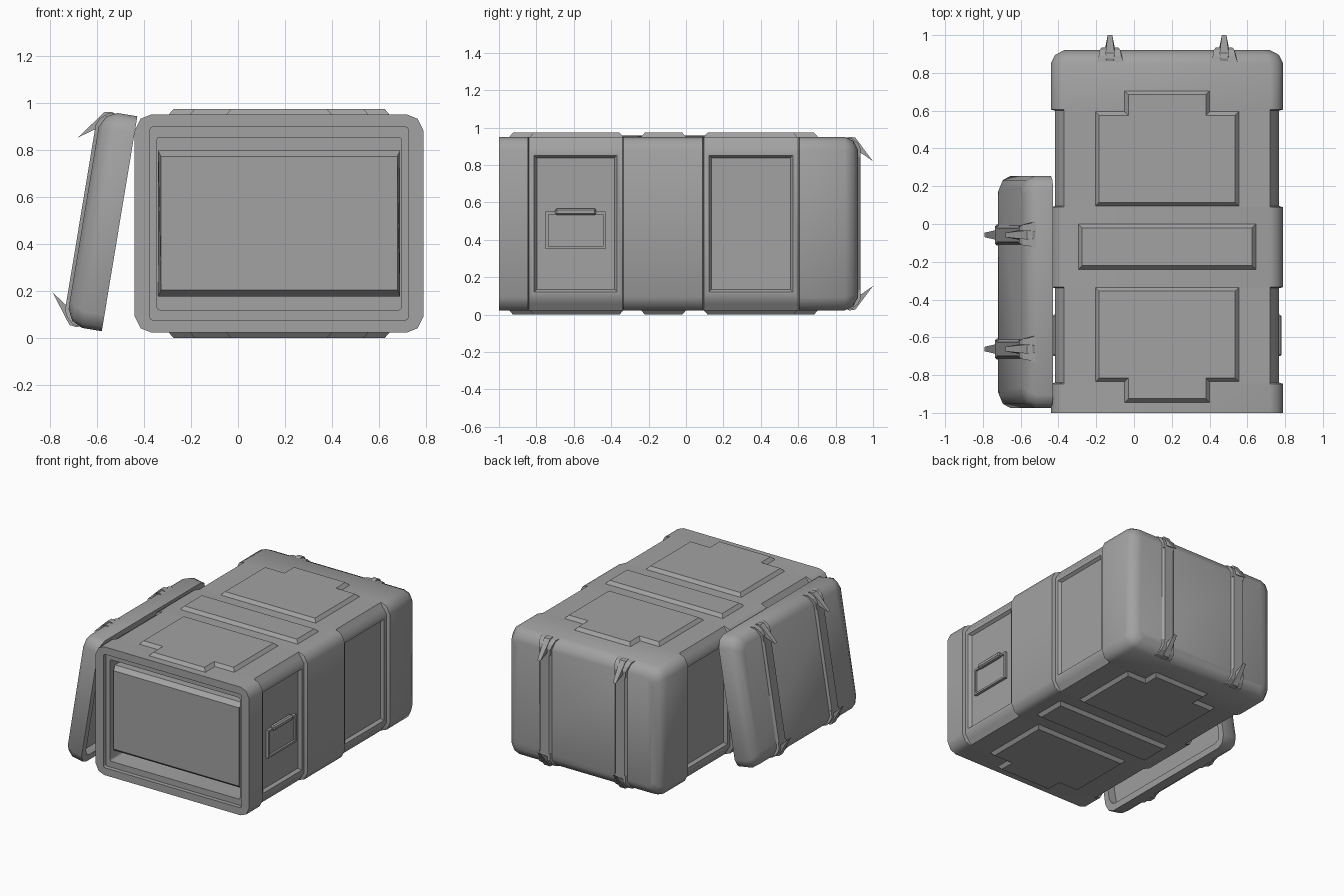
import bpy, bmesh
from math import radians, pi
from mathutils import Matrix, Vector

old = bpy.data.objects.get("Cube")
if old:
    bpy.data.objects.remove(old, do_unlink=True)

grey = bpy.data.materials.new("case_grey")
grey.use_nodes = True
COLOUR = (0.36, 0.36, 0.36, 1)
grey.diffuse_color = COLOUR
grey.node_tree.nodes["Principled BSDF"].inputs["Base Color"].default_value = COLOUR

# Local frame of case and lid: x across, y outward depth, z up
HX, HZ, R = 0.615, 0.4635, 0.07
BODY = Matrix.Translation((0.175, 0, 0.4865))
LID = (Matrix.Translation((-0.504, -0.36, 0.4855))
       @ Matrix.Rotation(radians(9.4), 4, 'Y') @ Matrix.Rotation(pi / 2, 4, 'Z'))


def finish(name, bm, matrix, closed=True, smooth=False):
    if closed:
        bmesh.ops.recalc_face_normals(bm, faces=bm.faces)
    bm.transform(matrix)
    if matrix.determinant() < 0:
        bmesh.ops.reverse_faces(bm, faces=bm.faces)
    mesh = bpy.data.meshes.new(name)
    bm.to_mesh(mesh)
    bm.free()
    mesh.materials.append(grey)
    obj = bpy.data.objects.new(name, mesh)
    bpy.context.collection.objects.link(obj)
    if smooth:
        bpy.ops.object.select_all(action='DESELECT')
        obj.select_set(True)
        bpy.context.view_layer.objects.active = obj
        bpy.ops.object.shade_smooth_by_angle(angle=radians(43))
    return obj


def outline(hx, hz, s=1.0, recessed=False):
    """Rounded rectangle; the recessed kind has narrow, chamfered sides."""
    if recessed:
        corner = [(hx - R, hz), (hx - 0.046, hz - 0.035), (hx - 0.022, hz - R)]
    else:
        corner = [(hx - R * s, hz), (hx - 0.025 * s, hz - 0.018 * s), (hx, hz - R * s)]
    pts = []
    for sx, sz in ((1, 1), (1, -1), (-1, -1), (-1, 1)):
        quad = [(sx * x, sz * z) for x, z in corner]
        pts += quad if sx * sz > 0 else quad[::-1]
    return pts


def loft(sections):
    bm = bmesh.new()
    rings = [[bm.verts.new((x, y, z)) for x, z in pts] for y, pts in sections]
    for a, b in zip(rings, rings[1:]):
        for i in range(len(a)):
            j = (i + 1) % len(a)
            bm.faces.new((a[i], a[j], b[j], b[i]))
    bm.faces.new(rings[0])
    bm.faces.new(rings[-1])
    bmesh.ops.recalc_face_normals(bm, faces=bm.faces)
    return bm


def rounded_end(y):
    return [(y - 0.07, outline(HX, HZ)),
            (y - 0.025, outline(HX - 0.022, HZ - 0.022, 0.9)),
            (y, outline(HX - R, HZ - R, 0.6))]


def plate(name, pts, height, slope, matrix):
    """Raised pad with sloping edges."""
    bm = bmesh.new()
    face = bm.faces.new([bm.verts.new((x, y, 0)) for x, y in pts])
    face.normal_update()
    bmesh.ops.inset_region(bm, faces=[face], thickness=slope, depth=height,
                           use_boundary=True, use_even_offset=True)
    finish(name, bm, matrix, closed=False)


def prism(name, pts, matrix):
    """Side profile of (depth, height, half width) points, spread across x."""
    bm = bmesh.new()
    a = [bm.verts.new((-h, y, z)) for y, z, h in pts]
    b = [bm.verts.new((h, y, z)) for y, z, h in pts]
    bm.faces.new(a)
    bm.faces.new(b[::-1])
    for i in range(len(pts)):
        j = (i + 1) % len(pts)
        bm.faces.new((a[j], a[i], b[i], b[j]))
    finish(name, bm, matrix)


def box(name, centre, size, matrix, bevel=0):
    bm = bmesh.new()
    bmesh.ops.create_cube(bm, size=1)
    bm.transform(Matrix.Translation(centre) @ Matrix.Diagonal((*size, 1)))
    if bevel:
        bmesh.ops.bevel(bm, geom=bm.edges[:], offset=bevel, segments=1, affect='EDGES')
    finish(name, bm, matrix)


def rect(x0, x1, y0, y1):
    return [(x0, y0), (x1, y0), (x1, y1), (x0, y1)]


# Case body: front cavity, stepped rim, outer shell with two recessed bands, rounded back
mouth, lip = outline(0.52, 0.367, 0.15), outline(0.55, 0.41, 0.15)
full, narrow = outline(HX, HZ), outline(HX, HZ, recessed=True)
sections = [(-0.7, mouth), (-0.97, mouth), (-0.97, lip), (-1, lip), (-1, full)]
for start, end in ((-0.84, -0.34), (0.095, 0.6)):
    sections += [(start - 0.006, full), (start, narrow), (end, narrow), (end + 0.006, full)]
bm = loft(sections + rounded_end(0.92))
# Sunken panels in the side bands
panels = [f for f in bm.faces
          if abs(abs(f.calc_center_median().x) - (HX - 0.022)) < 0.002 and f.calc_area() > 0.1]
bmesh.ops.inset_individual(bm, faces=panels, thickness=0.04, depth=0)
bmesh.ops.inset_individual(bm, faces=panels, thickness=0.02, depth=-0.02)
finish("case_body", bm, BODY, smooth=True)

# Equipment block inside the mouth
w = 0.515
prism("inner_block", [(-0.69, 0.31, w), (-0.92, 0.31, w), (-0.955, 0.285, w - 0.012),
                      (-0.955, -0.282, w - 0.012), (-0.92, -0.31, w), (-0.69, -0.31, w)], BODY)

# Loose lid leaning on the side, hollow on its inner face
inner = outline(HX - 0.045, HZ - 0.045, 0.7)
finish("lid", loft([(0.06, inner), (0, inner), (0, full)] + rounded_end(0.155)),
       LID, smooth=True)

# Raised pads on top and bottom
def notched(sign, y_in, y_mid, y_out):
    pts = [(-0.38, y_in), (0.38, y_in), (0.38, y_mid), (0.225, y_mid),
           (0.225, y_out), (-0.225, y_out), (-0.225, y_mid), (-0.38, y_mid)]
    return pts if sign > 0 else pts[::-1]


for label, turn in (("top", Matrix()), ("bottom", Matrix.Rotation(pi, 4, 'Y'))):
    place = BODY @ turn @ Matrix.Translation((0, 0, HZ))
    plate(label + "_back_pad", notched(1, 0.095, 0.595, 0.705), 0.023, 0.02, place)
    plate(label + "_front_pad", notched(-1, -0.335, -0.835, -0.945), 0.023, 0.02, place)
    plate(label + "_middle_pad", rect(-0.47, 0.47, -0.24, 0), 0.023, 0.02, place)

# Ribs and latches on the back of the case and on the lid
LEVER = [(-0.085, 0.45, 0.018), (-0.045, 0.464, 0.02), (-0.015, 0.46, 0.024),
         (0.08, 0.333, 0.012), (0.02, 0.375, 0.024), (-0.04, 0.40, 0.024)]
BOSS = [(-0.075, 0.462, 0.075), (-0.03, 0.455, 0.06), (0.0, 0.43, 0.055),
        (0.014, 0.40, 0.045), (0.014, 0.355, 0.045), (-0.075, 0.355, 0.06)]
for owner, base, depth in (("case", BODY, 0.92), ("lid", LID, 0.155)):
    for x in (-0.302, 0.302):
        spot = base @ Matrix.Translation((x, depth, 0))
        plate(owner + "_rib", rect(-0.05, 0.05, -0.37, 0.37), 0.014, 0.014,
              spot @ Matrix.Rotation(-pi / 2, 4, 'X'))
        for flip in (1, -1):
            end = spot @ Matrix.Diagonal((1, 1, flip, 1))
            prism(owner + "_latch_boss", BOSS, end)
            prism(owner + "_latch_lever", LEVER, end)

# Carrying handles in the front side panels
for side in (1, -1):
    place = BODY @ Matrix.Diagonal((side, 1, 1, 1)) @ Matrix.Translation(
        (HX - 0.042, -0.59, -0.036))
    box("handle_plate", (0.002, 0, 0), (0.008, 0.32, 0.2), place)
    for s in (-1, 1):
        box("handle_side_bar", (0.01, s * 0.153, 0), (0.02, 0.014, 0.2), place)
        box("handle_cross_bar", (0.01, 0, s * 0.093), (0.02, 0.292, 0.014), place)
    box("handle_grip", (0.016, 0, 0.099), (0.036, 0.22, 0.036), place, 0.009)
